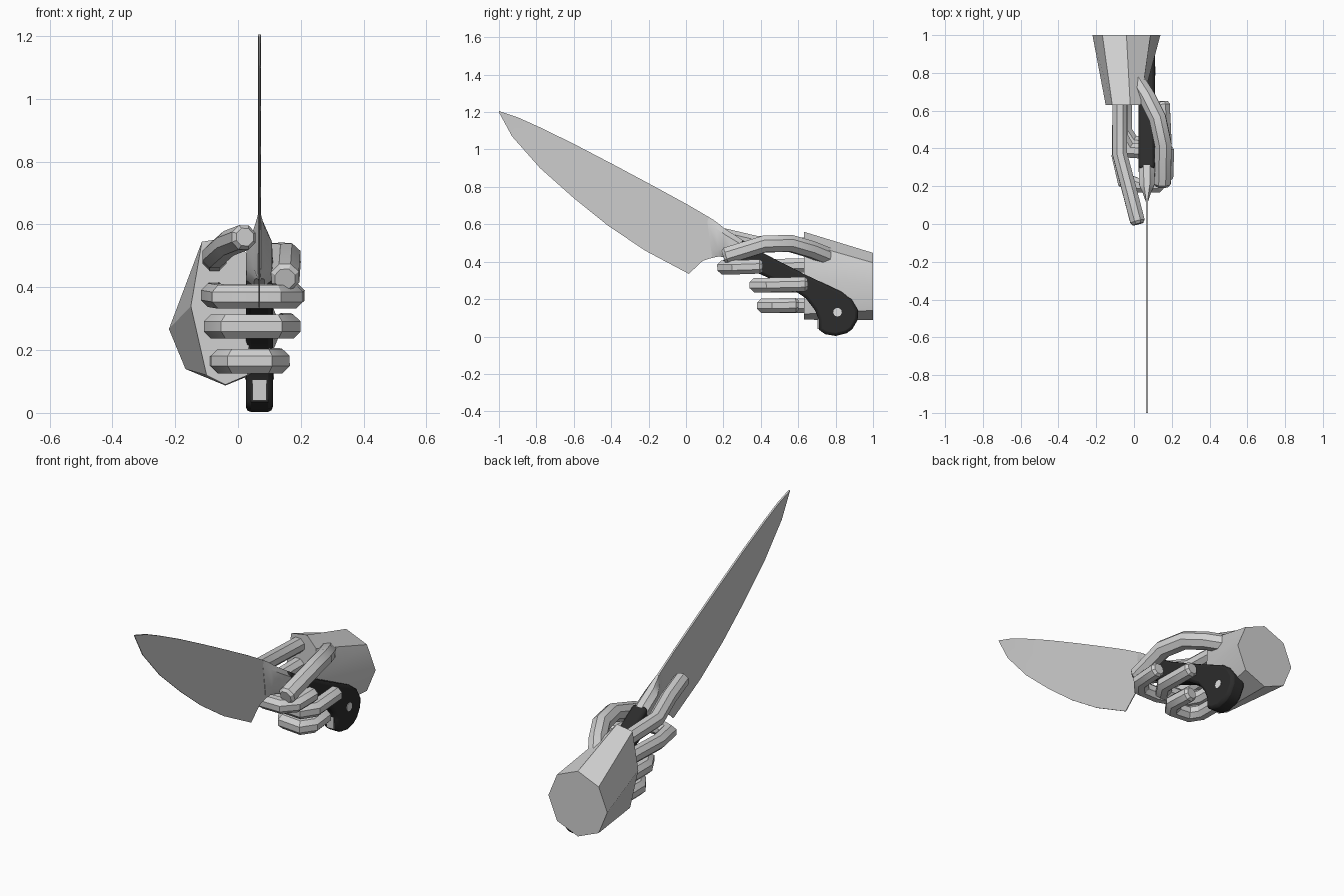
import bpy, bmesh, math
from mathutils import Vector

if "Cube" in bpy.data.objects:
    bpy.data.objects.remove(bpy.data.objects["Cube"])

KX = 0.068  # plane of the knife


def material(name, c):
    m = bpy.data.materials.new(name)
    m.diffuse_color = (c, c, c, 1)
    m.use_nodes = True
    m.node_tree.nodes["Principled BSDF"].inputs["Base Color"].default_value = m.diffuse_color
    return m


SKIN = material("hand light grey", 0.64)
STEEL = material("steel grey", 0.62)
DARK = material("handle charcoal", 0.025)
RIVET = material("bright metal", 0.75)


def finish(bm, name, mat, angle=30):
    bmesh.ops.recalc_face_normals(bm, faces=bm.faces)
    me = bpy.data.meshes.new(name)
    bm.to_mesh(me)
    bm.free()
    me.materials.append(mat)
    ob = bpy.data.objects.new(name, me)
    bpy.context.collection.objects.link(ob)
    bpy.ops.object.select_all(action='DESELECT')
    ob.select_set(True)
    bpy.context.view_layer.objects.active = ob
    bpy.ops.object.shade_smooth_by_angle(angle=math.radians(angle))
    return ob


def loft(name, rings, mat):
    """Skin a list of equal-length point rings and cap both ends."""
    bm = bmesh.new()
    rows = [[bm.verts.new(p) for p in ring] for ring in rings]
    n = len(rows[0])
    for a, b in zip(rows, rows[1:]):
        for i in range(n):
            j = (i + 1) % n
            bm.faces.new((a[i], a[j], b[j], b[i]))
    bm.faces.new(rows[0])
    bm.faces.new(rows[-1])
    return finish(bm, name, mat)


def digit(name, path, r, sides=8):
    """Eight-sided mitred tube with a slightly rounded tip."""
    pts = [Vector(p) for p in path]
    dirs = [(b - a).normalized() for a, b in zip(pts, pts[1:])]
    u = dirs[0].cross(Vector((0, 0, 1))).normalized()
    v = u.cross(dirs[0])
    ring = []
    for k in range(sides):
        a = 2 * math.pi * (k + 0.5) / sides
        ring.append(pts[0] + (u * math.cos(a) + v * math.sin(a)) * r)
    rings = [ring]
    tip = pts[-1]
    for i in range(1, len(pts)):
        d = dirs[i - 1]
        last = i == len(pts) - 1
        centre = tip - d * 0.015 if last else pts[i]
        n = d if last else (d + dirs[i]).normalized()
        ring = [p + d * ((centre - p).dot(n) / d.dot(n)) for p in ring]
        rings.append(ring)
    shift = dirs[-1] * 0.015
    rings.append([centre + (p - centre) * 0.72 + shift for p in ring])
    return loft(name, rings, SKIN)


# Wrist: octagon at the back, tall irregular palm face at the front
back = []
for k in range(8):
    a = math.pi - k * math.pi / 4
    back.append((-0.04 + 0.18 * math.cos(a), 1.0, 0.267 + 0.18 * math.sin(a)))
palm = [(-0.15, 0.34), (-0.115, 0.545), (-0.02, 0.56), (0.035, 0.50),
        (0.04, 0.33), (0.03, 0.12), (-0.04, 0.09), (-0.10, 0.12)]
loft("wrist", [back, [(x, 0.63, z) for x, z in palm]], SKIN)

# Fingers and thumb
digit("index_finger", [(-0.075, 0.66, 0.49), (-0.075, 0.37, 0.50),
                       (-0.03, 0.20, 0.54), (0.022, 0.0, 0.56)], 0.042)
digit("middle_finger", [(-0.075, 0.66, 0.38), (-0.08, 0.36, 0.375), (-0.05, 0.23, 0.37),
                        (0.02, 0.205, 0.37), (0.12, 0.205, 0.37),
                        (0.17, 0.26, 0.37), (0.175, 0.41, 0.375)], 0.041)
digit("ring_finger", [(-0.07, 0.66, 0.275), (-0.07, 0.46, 0.275), (-0.03, 0.39, 0.275),
                      (0.12, 0.38, 0.275), (0.16, 0.44, 0.275),
                      (0.15, 0.65, 0.28)], 0.042)
digit("little_finger", [(-0.05, 0.66, 0.165), (-0.048, 0.49, 0.165), (-0.01, 0.43, 0.165),
                        (0.09, 0.42, 0.165), (0.125, 0.47, 0.165),
                        (0.115, 0.60, 0.168)], 0.042)
digit("thumb", [(0.0, 0.78, 0.42), (0.07, 0.67, 0.465), (0.125, 0.56, 0.497),
                (0.155, 0.42, 0.495), (0.15, 0.20, 0.427)], 0.048)

# Blade: wedge section running from the spine down to the cutting edge
stations = [((-1.0, 1.205), (-0.998, 1.195)), ((-0.90, 1.172), (-0.93, 1.07)),
            ((-0.78, 1.118), (-0.78, 0.90)), ((-0.60, 1.03), (-0.60, 0.74)),
            ((-0.38, 0.915), (-0.42, 0.595)), ((-0.18, 0.808), (-0.22, 0.46)),
            ((0.0, 0.71), (0.015, 0.335)), ((0.06, 0.675), (0.09, 0.405)),
            ((0.15, 0.622), (0.17, 0.43))]
loft("blade", [[(KX - 0.005, *s), (KX + 0.005, *s), (KX + 0.002, *e), (KX - 0.002, *e)]
               for s, e in stations], STEEL)

# Bolster: octagonal sections swelling from blade to handle
sections = [((0.11, 0.642), (0.14, 0.42), 0.005), ((0.155, 0.618), (0.175, 0.428), 0.02),
            ((0.21, 0.575), (0.20, 0.425), 0.04), ((0.32, 0.505), (0.27, 0.40), 0.043)]
rings = []
for top, low, w in sections:
    t, l = Vector(top), Vector(low)
    ring = []
    for sx, f in ((0.4, 0), (1, 0.2), (1, 0.8), (0.4, 1)):
        ring.append((KX + sx * w, *t.lerp(l, f)))
    rings.append(ring + [(2 * KX - x, y, z) for x, y, z in reversed(ring)])
loft("bolster", rings, STEEL)

# Handle: side profile, extruded and rounded
profile = [(0.30, 0.518), (0.42, 0.442), (0.65, 0.325), (0.83, 0.24), (0.885, 0.20),
           (0.92, 0.14), (0.918, 0.09), (0.89, 0.04), (0.86, 0.018), (0.80, 0.003),
           (0.745, 0.012), (0.712, 0.035), (0.71, 0.09), (0.69, 0.14), (0.64, 0.205),
           (0.55, 0.265), (0.37, 0.345), (0.26, 0.405)]
handle = loft("handle", [[(KX + s * 0.043, y, z) for y, z in profile] for s in (-1, 1)], DARK)
bev = handle.modifiers.new("rounded edges", 'BEVEL')
bev.width = 0.016
bev.segments = 2
bev.limit_method = 'ANGLE'
bev.angle_limit = math.radians(60)

# Metal plate on the front of the butt
loft("butt_plate", [[(KX + a * 0.022, y, z) for a, z in
                     ((-1, 0.04), (1, 0.04), (1, 0.115), (-1, 0.115))]
                    for y in (0.704, 0.712)], STEEL)

# Rivet through the handle
rings = []
for x in (KX - 0.046, KX + 0.046):
    rings.append([(x, 0.81 + 0.023 * math.cos(k * math.pi / 6),
                   0.13 + 0.023 * math.sin(k * math.pi / 6)) for k in range(12)])
loft("rivet", rings, RIVET)
